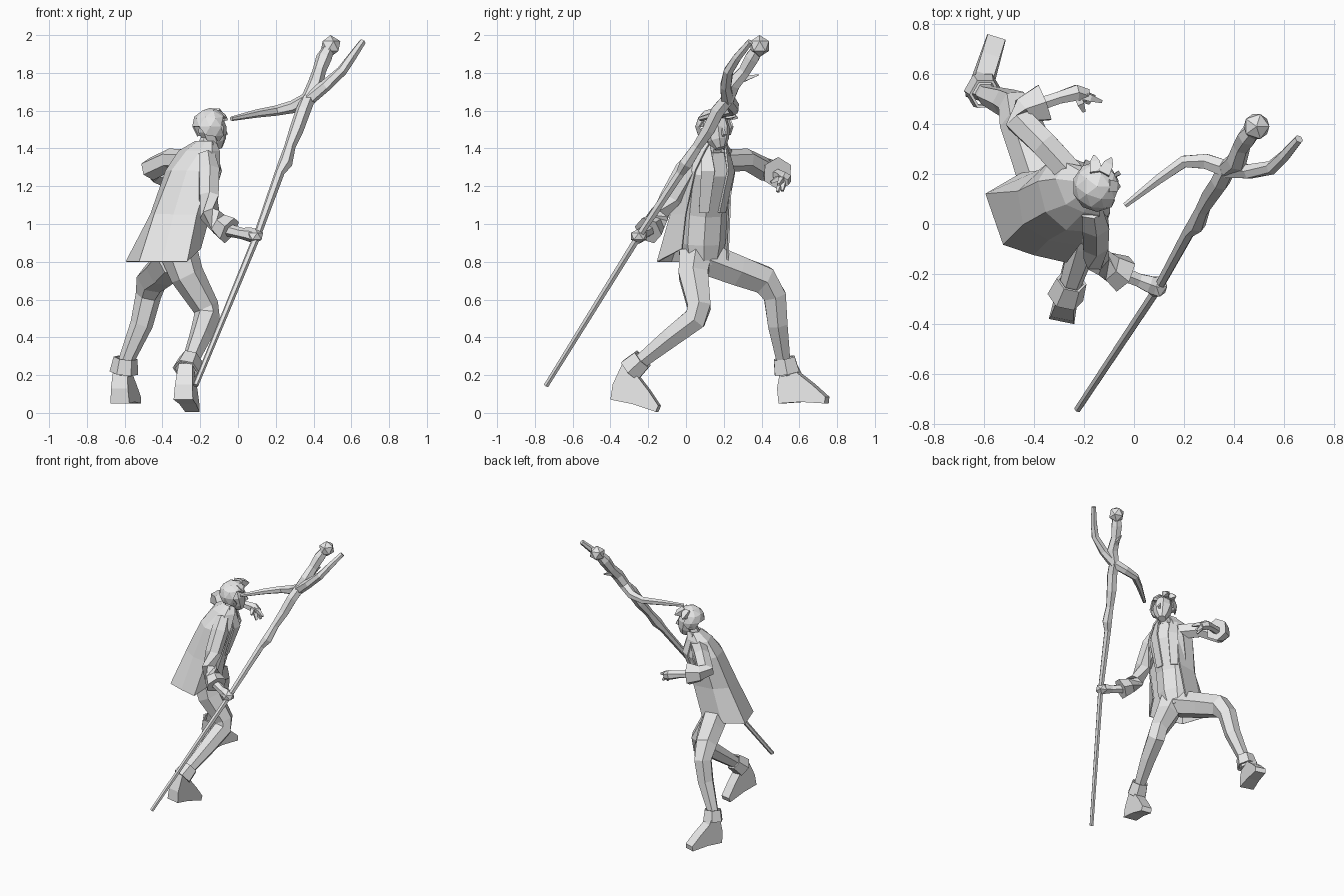
import bpy, bmesh, math
from mathutils import Vector, Matrix

if "Cube" in bpy.data.objects:
    bpy.data.objects.remove(bpy.data.objects["Cube"], do_unlink=True)

clay = bpy.data.materials.new("light grey clay")
clay.use_nodes = True
clay.diffuse_color = (.8, .8, .8, 1)
clay.node_tree.nodes["Principled BSDF"].inputs["Base Color"].default_value = clay.diffuse_color

UP = Vector((0, 0, 1))
EAST = Vector((1, 0, 0))
FACING = Vector((.87, .5, 0)).normalized()
LEFT = UP.cross(FACING)


def finish(name, bm, thickness=0):
    """Turn a bmesh into a flat shaded object."""
    bmesh.ops.recalc_face_normals(bm, faces=bm.faces)
    mesh = bpy.data.meshes.new(name)
    bm.to_mesh(mesh)
    bm.free()
    mesh.materials.append(clay)
    obj = bpy.data.objects.new(name, mesh)
    bpy.context.scene.collection.objects.link(obj)
    if thickness:
        modifier = obj.modifiers.new("cloth thickness", "SOLIDIFY")
        modifier.thickness = thickness
        modifier.offset = 0
    return obj


def bridge(bm, rings, closed):
    """Join neighbouring rows of points with quads."""
    rows = [[bm.verts.new(p) for p in ring] for ring in rings]
    for low, high in zip(rows, rows[1:]):
        count = len(low)
        for i in range(count if closed else count - 1):
            j = (i + 1) % count
            bm.faces.new((low[i], low[j], high[j], high[i]))
    return rows


def tube(name, points, sides=6, ref=EAST, flat=1, thickness=0):
    """Loft a polygon along points given as x, y, z, radius."""
    centres = [Vector(p[:3]) for p in points]
    rings = []
    for i, (c, p) in enumerate(zip(centres, points)):
        along = centres[min(i + 1, len(centres) - 1)] - centres[max(i - 1, 0)]
        u = ref.cross(along).normalized()
        v = along.normalized().cross(u)
        angles = [math.tau * (k + .5) / sides for k in range(sides)]
        rings.append([c + p[3] * (u * flat * math.cos(a) + v * math.sin(a)) for a in angles])
    bm = bmesh.new()
    rows = bridge(bm, rings, True)
    if not thickness:
        bm.faces.new(rows[0])
        bm.faces.new(rows[-1])
    return finish(name, bm, thickness)


def sheet(name, rows):
    bm = bmesh.new()
    bridge(bm, rows, False)
    return finish(name, bm, .01)


def ball(name, centre, radius, scale=(1, 1, 1), detail=1, keep=None):
    bm = bmesh.new()
    bmesh.ops.create_icosphere(bm, subdivisions=detail, radius=radius)
    if keep:
        drop = [f for f in bm.faces if not keep(f.calc_center_median() / radius)]
        bmesh.ops.delete(bm, geom=drop, context="FACES")
    bmesh.ops.scale(bm, vec=scale, verts=bm.verts)
    bmesh.ops.translate(bm, vec=centre, verts=bm.verts)
    return finish(name, bm, .01 if keep else 0)


def shoe(name, heel, yaw, pitch):
    """Side profile extruded across, narrower at the top and toe."""
    profile = [(0, 0), (.12, .008), (.25, 0), (.255, .035), (.18, .1), (.1, .16), (.08, .2), (.01, .2), (-.01, .08)]
    place = Matrix.Translation(heel) @ Matrix.Rotation(yaw, 4, "Z") @ Matrix.Rotation(pitch, 4, "X")
    rows = []
    for side in (-1, 1):
        rows.append([place @ Vector((side * (.052 - .07 * z) * (1 - y), y, z)) for y, z in profile])
    bm = bmesh.new()
    for row in bridge(bm, rows, True):
        bm.faces.new(row)
    return finish(name, bm)


# Torso and neck
tube("torso", [(-.32, .09, .79, .08), (-.305, .09, .9, .1), (-.28, .1, 1.06, .1),
               (-.21, .13, 1.28, .11), (-.19, .14, 1.39, .07)], 8, FACING, 1.25)
tube("neck", [(-.19, .14, 1.36, .05), (-.15, .16, 1.46, .042)])

# Coat, open at the front, each row running from its right edge round the back
coat_rows = {
    .8: [(-.2, -.02), (-.27, -.15), (-.4, -.12), (-.52, -.08), (-.59, .12), (-.45, .2), (-.3, .22)],
    1.05: [(-.15, 0), (-.22, -.08), (-.34, -.06), (-.44, 0), (-.46, .13), (-.38, .21), (-.23, .23)],
    1.28: [(-.1, .05), (-.15, -.03), (-.27, -.02), (-.35, .05), (-.38, .17), (-.33, .25), (-.19, .24)],
    1.385: [(-.1, .1), (-.14, .04), (-.2, .05), (-.27, .08), (-.31, .18), (-.27, .24), (-.17, .22)],
    1.435: [(-.12, .13), (-.14, .1), (-.17, .1), (-.21, .12), (-.225, .17), (-.2, .2), (-.15, .2)],
}
coat = [[Vector((x, y, z)) for x, y in row] for z, row in coat_rows.items()]
coat[0][0].z += .07
sheet("coat", coat)

# Lapels mirrored about the chest
chest = Vector((-.21, .13, 0))
inner = [(.07, .045, 1.43), (.115, .04, 1.28), (.035, .03, 1.06)]
outer = [(.04, .075, 1.43), (.075, .1, 1.28), (.015, .08, 1.06)]
for side, label in ((1, "left"), (-1, "right")):
    rows = []
    for edge in (inner, outer):
        rows.append([chest + FACING * a + LEFT * side * b + UP * z for a, b, z in edge])
    sheet(label + "_lapel", rows)

# Head with hair, nose and ears
skull = Vector((-.145, .155, 1.5))
tube("head", [(-.11, .18, 1.4, .03), (-.12, .17, 1.44, .06), (-.135, .16, 1.5, .077),
              (-.145, .155, 1.57, .06)], 8, FACING, .95)
ball("hair", (-.147, .15, 1.515), .095, (1, 1.02, 1), 2,
     lambda c: c.z > .45 or (c.dot(FACING) < .3 and c.z > -.55 - c.dot(FACING) * .5))
for i, (x, y, z) in enumerate([(-.16, .275, 1.56), (-.09, .265, 1.57), (-.055, .15, 1.55)]):
    tip = Vector((x, y, z))
    root = skull.lerp(tip, .4) + UP * .06
    tube("hair_lock_" + str(i + 1), [(*root, .035), (*root.lerp(tip, .6), .028), (*tip, .004)], 4, UP)
nose = skull + FACING * .075
tube("nose", [(*(nose + UP * .015), .008), (*(nose + FACING * .018 - UP * .025), .013),
              (*(nose - UP * .035), .008)], 4, LEFT)
for side, label in ((1, "left"), (-1, "right")):
    ball(label + "_ear", skull + LEFT * side * .078 - UP * .015, .02, (.9, .7, 1.2))

# Legs, trouser cuffs and shoes
tube("left_leg", [(-.34, .1, .82, .1), (-.4, .27, .755, .092), (-.455, .41, .705, .085), (-.475, .47, .62, .068),
                  (-.51, .485, .47, .06), (-.59, .515, .28, .042), (-.6, .53, .2, .042)])
tube("left_trouser_cuff", [(-.595, .52, .29, .058), (-.605, .535, .21, .07)], thickness=.012)
shoe("left_shoe", (-.625, .505, .05), -.3, 0)
tube("right_leg", [(-.31, .05, .84, .1), (-.27, .04, .73, .09), (-.17, .07, .56, .07), (-.165, .05, .5, .07),
                   (-.2, -.08, .4, .06), (-.25, -.23, .28, .045), (-.275, -.3, .21, .042)])
tube("right_trouser_cuff", [(-.25, -.23, .285, .056), (-.275, -.295, .225, .068)], thickness=.012)
shoe("right_shoe", (-.29, -.39, .07), -.2, -.26)

# Sleeves
tube("right_sleeve", [(-.17, .06, 1.36, .05), (-.155, .0, 1.28, .062), (-.155, -.08, 1.14, .058),
                      (-.15, -.14, 1.05, .055), (-.1, -.17, 1.0, .06), (-.045, -.2, .965, .078)], ref=UP + LEFT)
tube("left_sleeve", [(-.25, .2, 1.335, .06), (-.36, .32, 1.34, .06), (-.46, .415, 1.29, .062),
                     (-.44, .455, 1.28, .06), (-.36, .485, 1.27, .085)], ref=UP)

# Right hand gripping the staff
grip = Vector((.09, -.25, .935))
tube("right_hand", [(-.08, -.185, .975, .035), (.02, -.225, .95, .03), (.06, -.24, .945, .038),
                    (*grip, .038)], ref=UP)
ball("right_fist", grip, .048, (1, 1, .85))

# Left hand with spread fingers
tube("left_hand", [(-.39, .475, 1.265, .03), (-.3, .505, 1.255, .028), (-.23, .525, 1.24, .036),
                   (-.19, .515, 1.22, .03)], ref=UP)
for i, (x, y, z) in enumerate([(-.13, .49, 1.21), (-.16, .51, 1.175), (-.18, .485, 1.17), (-.2, .45, 1.22)]):
    tip = Vector((x, y, z))
    knuckle = Vector((-.23, .52, 1.24)).lerp(tip, .55) + UP * .01
    tube("left_finger_" + str(i + 1), [(-.23, .52, 1.24, .02), (*knuckle, .019), (*tip, .009)], 4, UP)

# Staff with gnarled top, three branches and a knob
fork = (.37, .22, 1.66, .038)
tube("staff_shaft", [(-.225, -.74, .145, .015), (.1, -.25, .935, .02), (.22, -.03, 1.27, .026),
                     (.25, .0, 1.32, .038), (.275, .06, 1.41, .03), (.31, .12, 1.5, .038),
                     (.345, .17, 1.6, .04), fork])
tube("knob_branch", [fork, (.41, .25, 1.74, .042), (.43, .31, 1.81, .036), (.455, .35, 1.88, .042),
                     (.48, .38, 1.93, .032)])
ball("staff_knob", (.49, .39, 1.942), .058)
tube("outer_branch", [fork, (.46, .21, 1.73, .032), (.55, .225, 1.81, .028), (.6, .27, 1.88, .025),
                      (.66, .34, 1.965, .018)])
tube("inner_branch", [fork, (.29, .25, 1.62, .034), (.2, .25, 1.6, .027), (.1, .18, 1.585, .022),
                      (-.035, .075, 1.557, .012)], ref=UP)
tube("staff_twig", [(.42, .28, 1.76, .025), (.43, .33, 1.775, .016), (.44, .385, 1.79, .004)], 4, UP)
